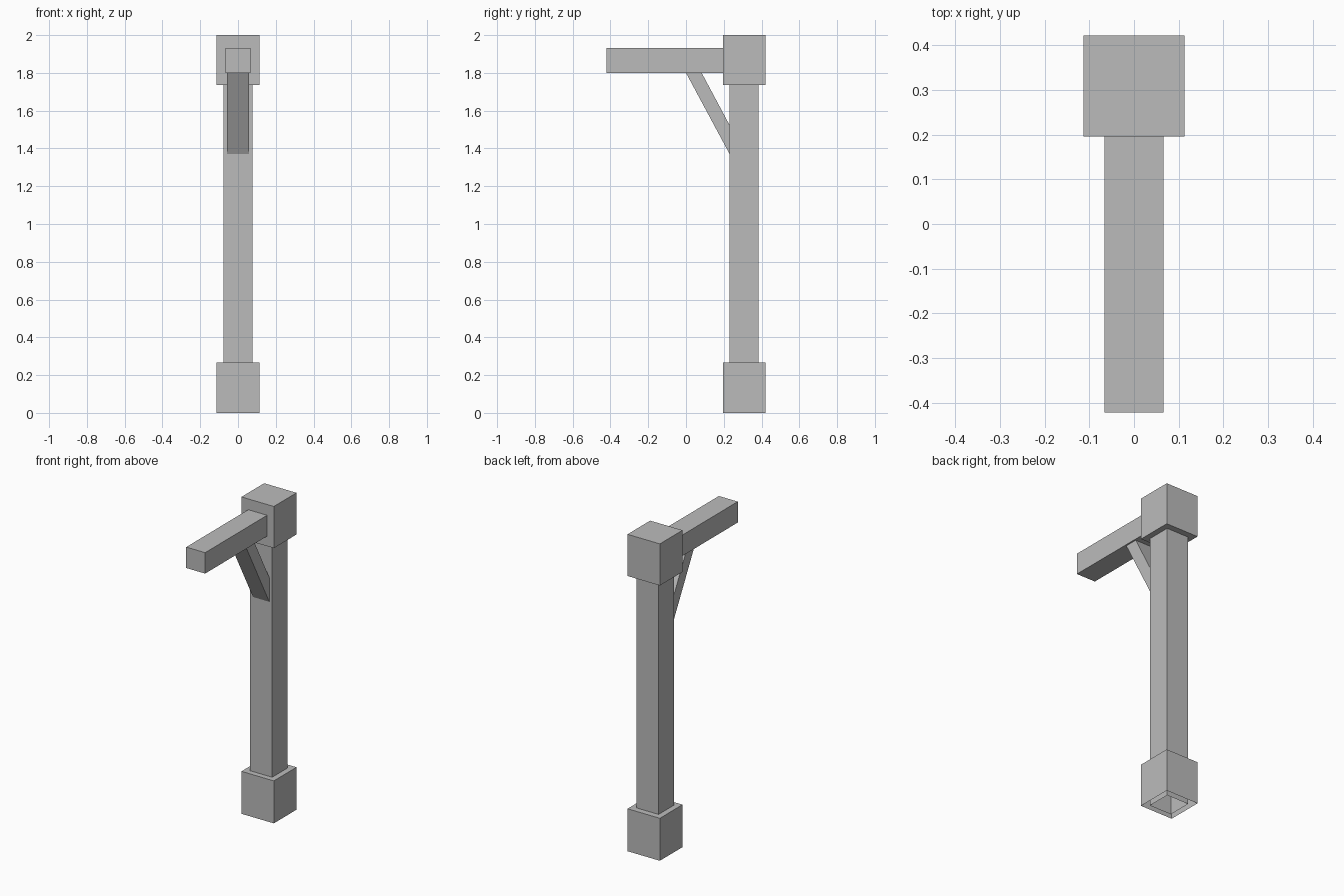
import bpy
import bmesh

if "Cube" in bpy.data.objects:
    bpy.data.objects.remove(bpy.data.objects["Cube"])

grey = bpy.data.materials.new("plain grey")
grey.diffuse_color = (0.5, 0.5, 0.5, 1)
grey.use_nodes = True
grey.node_tree.nodes["Principled BSDF"].inputs["Base Color"].default_value = grey.diffuse_color


def prism(name, profile, half_width, open_bottom=False):
    """Extrude a (y, z) side profile symmetrically across x."""
    bm = bmesh.new()
    face = bm.faces.new([bm.verts.new((-half_width, y, z)) for y, z in profile])
    ext = bmesh.ops.extrude_face_region(bm, geom=[face])
    moved = [v for v in ext["geom"] if isinstance(v, bmesh.types.BMVert)]
    bmesh.ops.translate(bm, verts=moved, vec=(2 * half_width, 0, 0))
    bmesh.ops.recalc_face_normals(bm, faces=bm.faces)
    if open_bottom:
        bm.normal_update()
        under = [f for f in bm.faces if f.normal.z < -0.9]
        bmesh.ops.delete(bm, geom=under, context='FACES')
    mesh = bpy.data.meshes.new(name)
    bm.to_mesh(mesh)
    bm.free()
    mesh.materials.append(grey)
    obj = bpy.data.objects.new(name, mesh)
    bpy.context.collection.objects.link(obj)
    return obj


def box(name, half_width, y0, y1, z0, z1, open_bottom=False):
    return prism(name, [(y0, z0), (y1, z0), (y1, z1), (y0, z1)],
                 half_width, open_bottom)


# Upright post with square blocks at foot and head; the foot is hollow below
box("base_block", 0.113, 0.196, 0.422, 0.0, 0.268, open_bottom=True)
box("post", 0.077, 0.231, 0.383, 0.0, 1.737, open_bottom=True)
box("cap_block", 0.113, 0.196, 0.422, 1.737, 2.0)

# Horizontal arm reaching forward from the head block
box("arm", 0.066, -0.422, 0.196, 1.80, 1.932)

# Diagonal brace between arm and post
prism("brace", [(0.0, 1.80), (0.083, 1.80), (0.231, 1.523), (0.231, 1.37)], 0.057)
